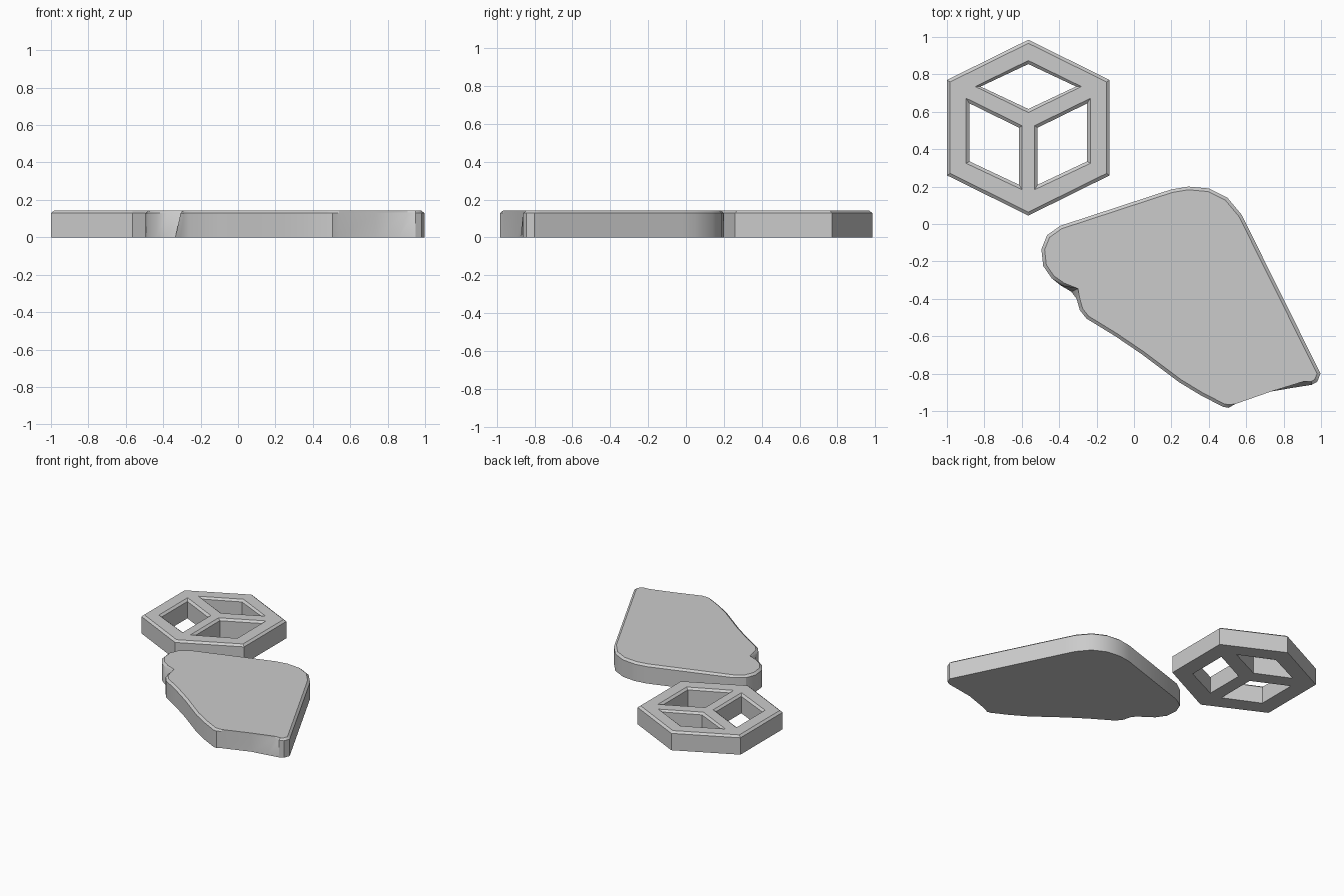
import bpy, bmesh, math
from mathutils import Vector

if "Cube" in bpy.data.objects:
    bpy.data.objects.remove(bpy.data.objects["Cube"])

HEIGHT, SHOULDER, CHAMFER = 0.143, 0.129, 0.017


def inset(loop, dist, fixed=()):
    """Shift a 2D loop to its left side with mitred corners."""
    pts, out, n = [Vector(p) for p in loop], [], len(loop)
    for i, p in enumerate(pts):
        a = (p - pts[i - 1]).normalized()
        b = (pts[(i + 1) % n] - p).normalized()
        na, nb = Vector((-a.y, a.x)), Vector((-b.y, b.x))
        shift = (na + nb) / max(1 + na.dot(nb), 0.5)
        out.append(p if i in fixed else p + shift * dist)
    return out


def plate(name, loops, foot_moves=None, fixed=()):
    """Flat plate with chamfered top; first loop is the rim, others are holes."""
    bm = bmesh.new()
    caps = ([], [])
    for loop in loops:
        foot = list(loop)
        for i, p in (foot_moves or {}).items():
            foot[i] = p
        rings = []
        for pts, z in ((foot, 0), (loop, SHOULDER), (inset(loop, CHAMFER, fixed), HEIGHT)):
            rings.append([bm.verts.new((p[0], p[1], z)) for p in pts])
        n = len(loop)
        for lo, hi in zip(rings, rings[1:]):
            for i in range(n):
                j = (i + 1) % n
                bm.faces.new((lo[i], lo[j], hi[j], hi[i]))
        for cap, ring in zip(caps, (rings[0], rings[-1])):
            cap += [bm.edges.get((ring[i - 1], ring[i])) for i in range(n)]
    for cap in caps:
        bmesh.ops.triangle_fill(bm, edges=cap, use_beauty=True)
    bmesh.ops.recalc_face_normals(bm, faces=bm.faces)
    mesh = bpy.data.meshes.new(name)
    bm.to_mesh(mesh)
    bm.free()
    obj = bpy.data.objects.new(name, mesh)
    bpy.context.collection.objects.link(obj)
    bpy.ops.object.select_all(action='DESELECT')
    obj.select_set(True)
    bpy.context.view_layer.objects.active = obj
    bpy.ops.object.shade_smooth_by_angle(angle=math.radians(30))
    return obj


# Hexagonal frame with three diamond openings (holes run clockwise)
CX = -0.565
hexagon = [(CX, 0.985), (-1.0, 0.77), (-1.0, 0.26), (CX, 0.045), (-0.13, 0.26), (-0.13, 0.77)]
top_hole = [(CX, 0.855), (-0.31, 0.735), (CX, 0.615), (-0.82, 0.735)]
left_hole = [(-0.88, 0.645), (-0.615, 0.515), (-0.615, 0.21), (-0.88, 0.335)]
right_hole = [(2 * CX - x, y) for x, y in reversed(left_hole)]
plate("hexagon_frame", [hexagon, top_hole, left_hole, right_hole])

# Irregular slab, outlined counter-clockwise from its rounded back corner
slab = [
    (0.40, 0.19), (0.29, 0.20), (0.20, 0.185), (-0.395, -0.01), (-0.465, -0.06),
    (-0.495, -0.135), (-0.485, -0.225), (-0.44, -0.29), (-0.38, -0.332),
    (-0.30, -0.345), (-0.307, -0.40), (-0.29, -0.46), (-0.255, -0.505),
    (-0.10, -0.60), (0.04, -0.695), (0.24, -0.845), (0.355, -0.915),
    (0.475, -0.977), (0.505, -0.983), (0.54, -0.963), (0.735, -0.895),
    (0.905, -0.843), (0.95, -0.86), (0.98, -0.843), (0.997, -0.80),
    (0.98, -0.765), (0.61, -0.02), (0.575, 0.05), (0.50, 0.14),
]
# The foot fills in the small notches, and the front edge has no chamfer
plate("irregular_slab", [slab],
      foot_moves={8: (-0.39, -0.33), 9: (-0.335, -0.362), 21: (0.86, -0.874)},
      fixed=(9, 19, 20, 21))
